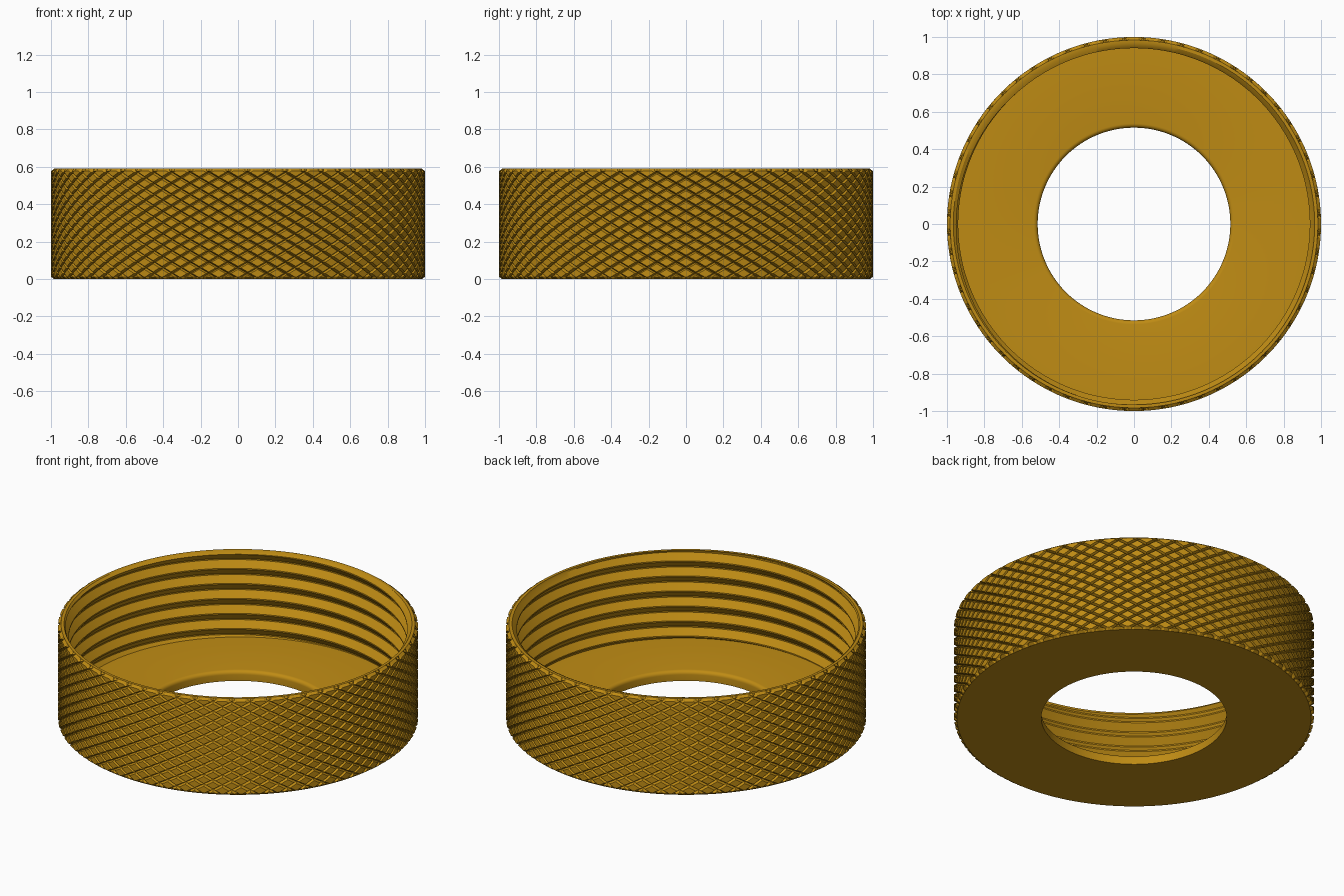
import bpy, bmesh, math

if "Cube" in bpy.data.objects:
    bpy.data.objects.remove(bpy.data.objects["Cube"])

HEIGHT, R_OUT, R_ROOT = 0.59, 1.0, 0.983
FLOOR, R_HOLE = 0.06, 0.515
PITCH, MAJOR, MINOR = 0.092, 0.972, 0.94
SEGMENTS = 192

brass = bpy.data.materials.new("brass")
brass.diffuse_color = (0.52, 0.26, 0.007, 1)
brass.use_nodes = True
brass.node_tree.nodes["Principled BSDF"].inputs["Base Color"].default_value = brass.diffuse_color


def polar(r, a, z):
    return (r * math.cos(a), r * math.sin(a), z)


def make_object(name, bm):
    mesh = bpy.data.meshes.new(name)
    bm.to_mesh(mesh)
    bm.free()
    mesh.materials.append(brass)
    obj = bpy.data.objects.new(name, mesh)
    bpy.context.collection.objects.link(obj)
    return obj


# Thread profile over one pitch: (fraction of pitch, radius), crest then root
THREAD = [(0.0, MINOR), (0.08, MINOR), (0.50, MAJOR), (0.58, MAJOR), (1.0, MINOR)]


def thread_radius(f):
    f %= 1.0
    for (f0, r0), (f1, r1) in zip(THREAD, THREAD[1:]):
        if f <= f1:
            return r0 + (r1 - r0) * (f - f0) / (f1 - f0)
    return MINOR


def shell_column(a):
    """Section of the shell at angle a, from rim, down the thread, to the base."""
    z_start = 0.487 + PITCH * (a / math.tau - 0.375)
    z_top = HEIGHT - 0.012
    col = [(R_ROOT, HEIGHT), (0.966, HEIGHT)]
    for turn in range(3, -8, -1):
        for f, _ in reversed(THREAD[:-1]):
            z = z_start + PITCH * (turn + f)
            z = min(max(z, FLOOR), z_top)
            col.append((thread_radius((z - z_start) / PITCH), z))
    # floor, rounded hole edge and underside
    fillet = 0.022
    for k in range(6):
        t = k / 5 * math.pi / 2
        col.append((R_HOLE + fillet * (1 - math.sin(t)),
                    FLOOR - fillet * (1 - math.cos(t))))
    col += [(R_HOLE, 0), (R_ROOT, 0)]
    return col


# Threaded shell with floor and central hole
bm = bmesh.new()
columns = []
for i in range(SEGMENTS + 1):
    a = math.tau * i / SEGMENTS
    columns.append([bm.verts.new(polar(r, a, z)) for r, z in shell_column(a)])
for c0, c1 in zip(columns, columns[1:]):
    for j in range(len(c0) - 1):
        bm.faces.new((c0[j], c1[j], c1[j + 1], c0[j + 1]))
bmesh.ops.remove_doubles(bm, verts=bm.verts, dist=1e-5)
shell = make_object("threaded_shell", bm)
bpy.context.view_layer.objects.active = shell
shell.select_set(True)
bpy.ops.object.shade_smooth_by_angle(angle=math.radians(30))

# Knurled grip: a lattice of raised flat-topped diamonds
COUNT, ROW = 60, 0.06
INSET = 0.72
half_a, half_z = math.pi / COUNT, ROW / 2
bm = bmesh.new()
for j in range(-1, int(HEIGHT / half_z) + 3):
    for i in range(2 * COUNT):
        if (i + j) % 2 == 0:
            continue
        low, high = [], []
        for da, dz in ((1, 0), (0, 1), (-1, 0), (0, -1)):
            a, z = (i + da) * half_a, (j + dz) * half_z
            low.append(bm.verts.new(polar(R_ROOT, a, z)))
            a, z = (i + da * INSET) * half_a, (j + dz * INSET) * half_z
            high.append(bm.verts.new(polar(R_OUT, a, z)))
        bm.faces.new(high)
        for k in range(4):
            n = (k + 1) % 4
            bm.faces.new((low[k], low[n], high[n], high[k]))
bmesh.ops.remove_doubles(bm, verts=bm.verts, dist=1e-4)

# Trim both ends and slope them in to the rim and base
EDGE = 0.012
for z, sign in ((EDGE, -1), (HEIGHT - EDGE, 1)):
    bmesh.ops.bisect_plane(bm, geom=bm.verts[:] + bm.edges[:] + bm.faces[:],
                           plane_co=(0, 0, z), plane_no=(0, 0, sign), clear_outer=True)
for z_cut, z_end in ((EDGE, 0), (HEIGHT - EDGE, HEIGHT)):
    ends = [e for e in bm.edges if e.is_boundary
            and all(abs(v.co.z - z_cut) < 1e-4 for v in e.verts)]
    new = bmesh.ops.extrude_edge_only(bm, edges=ends)["geom"]
    for v in new:
        if isinstance(v, bmesh.types.BMVert):
            v.co = polar(R_ROOT, math.atan2(v.co.y, v.co.x), z_end)
bm.normal_update()
for f in bm.faces:
    c = f.calc_center_median()
    if f.normal.x * c.x + f.normal.y * c.y < 0:
        f.normal_flip()
make_object("knurled_grip", bm)
